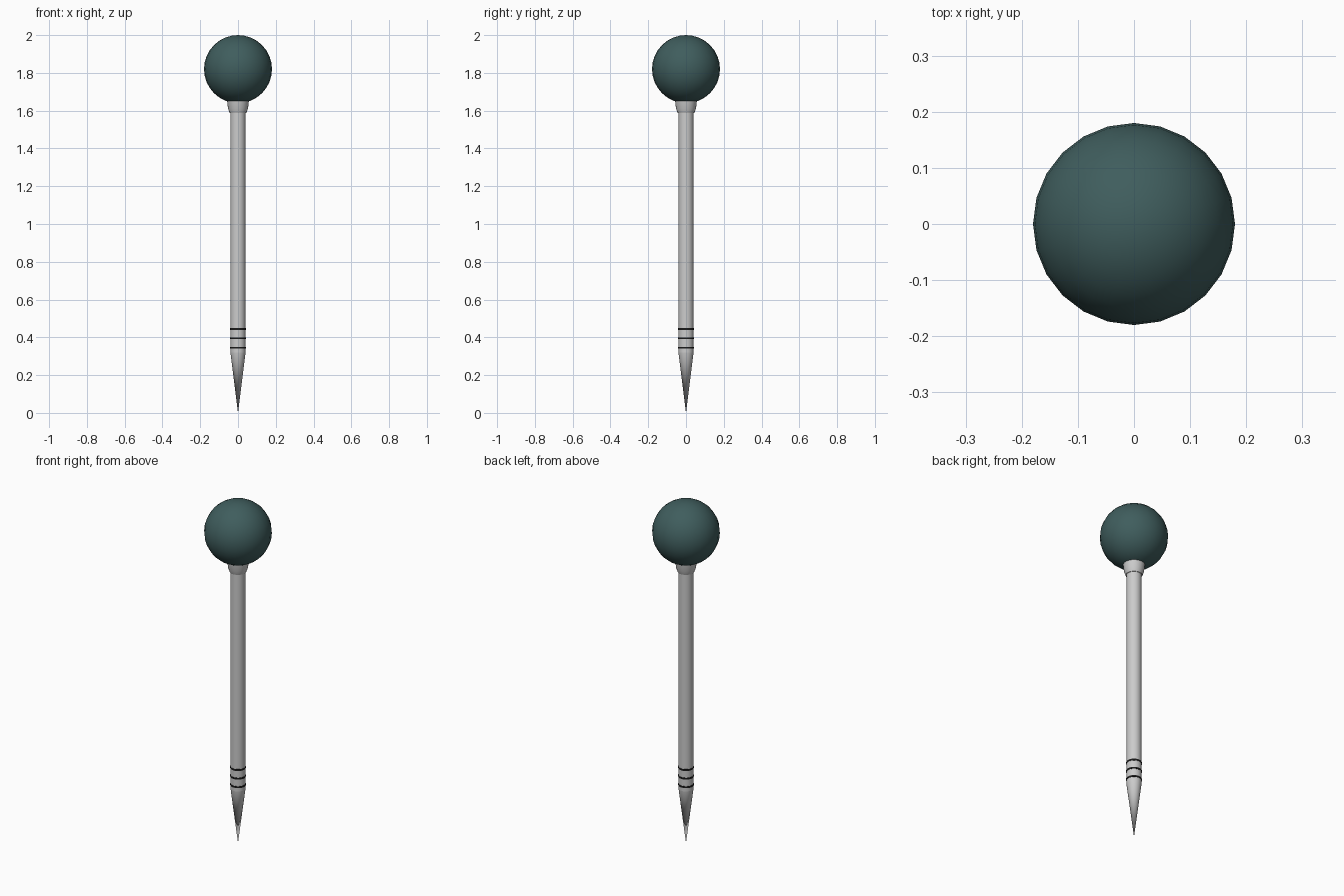
import bpy, bmesh
from math import cos, sin, pi, radians

if "Cube" in bpy.data.objects:
    bpy.data.objects.remove(bpy.data.objects["Cube"])


def material(name, rgb):
    mat = bpy.data.materials.new(name)
    mat.diffuse_color = (*rgb, 1)
    mat.use_nodes = True
    mat.node_tree.nodes["Principled BSDF"].inputs["Base Color"].default_value = mat.diffuse_color
    return mat


def lathe(name, profile, sides=24, mat=None):
    """Revolve (radius, z) points around z; radius 0 closes to a point."""
    bm = bmesh.new()
    verts = [bm.verts.new((r, 0, z)) for r, z in profile]
    edges = [bm.edges.new(pair) for pair in zip(verts, verts[1:])]
    bmesh.ops.spin(bm, geom=verts + edges, cent=(0, 0, 0), axis=(0, 0, 1),
                   angle=2 * pi, steps=sides, use_merge=True)
    bmesh.ops.remove_doubles(bm, verts=bm.verts, dist=1e-5)
    bmesh.ops.recalc_face_normals(bm, faces=bm.faces)
    mesh = bpy.data.meshes.new(name)
    bm.to_mesh(mesh)
    bm.free()
    obj = bpy.data.objects.new(name, mesh)
    bpy.context.collection.objects.link(obj)
    if mat:
        mesh.materials.append(mat)
    bpy.ops.object.select_all(action='DESELECT')
    obj.select_set(True)
    bpy.context.view_layer.objects.active = obj
    bpy.ops.object.shade_smooth_by_angle(angle=radians(30))
    return obj


teal = material("dark_teal", (0.05, 0.11, 0.11))
black = material("black", (0.01, 0.01, 0.01))

# Ball head
R, CZ, STEPS = 0.18, 1.82, 16
ball = [(R * sin(pi * i / STEPS) if 0 < i < STEPS else 0,
         CZ - R * cos(pi * i / STEPS)) for i in range(STEPS + 1)]
lathe("ball_head", ball, mat=teal)

# Collar under the ball
lathe("collar", [(0, 1.588), (0.044, 1.588), (0.053, 1.612),
                 (0.058, 1.655), (0, 1.655)])

# Shaft
lathe("shaft", [(0, 0.32), (0.04, 0.32), (0.04, 1.65), (0, 1.65)])

# Pointed tip
lathe("tip", [(0, 0), (0.04, 0.32), (0, 0.32)])

# Three dark bands above the tip
for i in range(3):
    z = 0.345 + 0.05 * i
    lathe(f"band_{i + 1}", [(0.038, z - 0.005), (0.0415, z - 0.005),
                            (0.0415, z + 0.005), (0.038, z + 0.005),
                            (0.038, z - 0.005)], mat=black)
